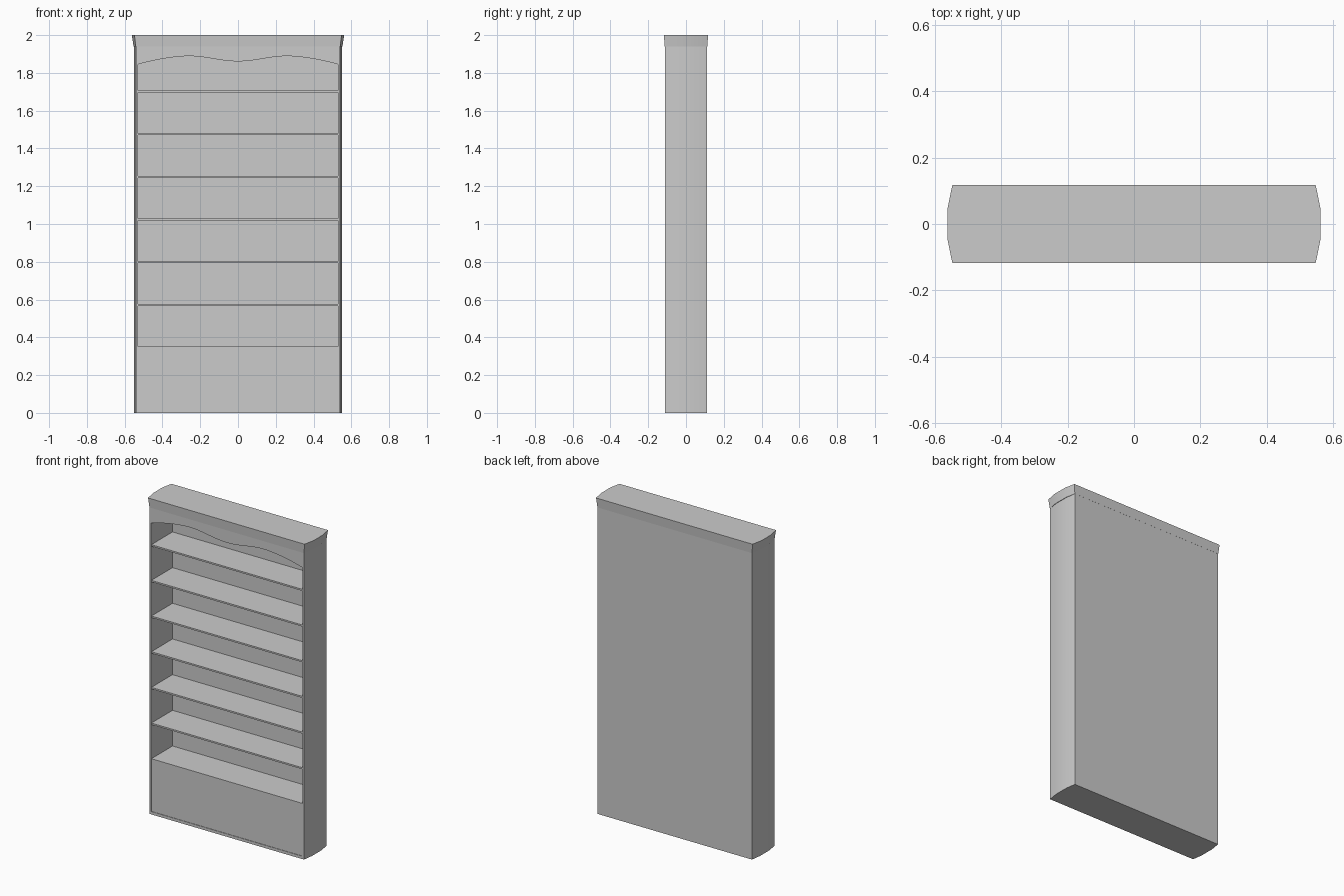
import bpy, bmesh, math

if "Cube" in bpy.data.objects:
    bpy.data.objects.remove(bpy.data.objects["Cube"])

def make_object(name, bm):
    bmesh.ops.recalc_face_normals(bm, faces=bm.faces)
    me = bpy.data.meshes.new(name)
    bm.to_mesh(me)
    bm.free()
    ob = bpy.data.objects.new(name, me)
    bpy.context.collection.objects.link(ob)
    return ob

def loft(name, lower, upper):
    """Solid between two matching closed rings of 3D points."""
    bm = bmesh.new()
    a = [bm.verts.new(p) for p in lower]
    b = [bm.verts.new(p) for p in upper]
    bm.faces.new(a)
    bm.faces.new(b)
    n = len(a)
    for i in range(n):
        j = (i + 1) % n
        bm.faces.new((a[i], a[j], b[j], b[i]))
    return make_object(name, bm)

def box(name, x0, x1, y0, y1, z0, z1):
    ring = [(x0, y0), (x1, y0), (x1, y1), (x0, y1)]
    return loft(name, [(x, y, z0) for x, y in ring], [(x, y, z1) for x, y in ring])

def smooth(ob):
    bpy.ops.object.select_all(action='DESELECT')
    ob.select_set(True)
    bpy.context.view_layer.objects.active = ob
    bpy.ops.object.shade_smooth_by_angle(angle=math.radians(30))

INNER = 0.53          # half width of the opening
FRONT, BACK = -0.112, 0.112

# Side panels with gently bowed outer faces
side = [(INNER, FRONT), (0.54, FRONT), (0.55, -0.045), (0.55, 0.045), (0.54, BACK), (INNER, BACK)]
for label, s in (("left", -1), ("right", 1)):
    smooth(loft(label + "_side_panel",
                [(s * x, y, 0) for x, y in side], [(s * x, y, 1.945) for x, y in side]))

# Back board, ceiling and bottom board
box("back_board", -INNER, INNER, 0.102, BACK, 0, 1.945)
box("top_board", -INNER, INNER, FRONT + 0.015, 0.102, 1.925, 1.942)
box("bottom_board", -INNER, INNER, FRONT, 0.102, 0, 0.018)

# Kick panel closing the base
box("base_panel", -INNER, INNER, FRONT + 0.003, FRONT + 0.015, 0.018, 0.341)

# Seven evenly spaced shelves
for i in range(7):
    z = 0.341 + 0.2258 * i
    box(f"shelf_{i + 1}", -INNER, INNER, FRONT + 0.003, 0.102, z, z + 0.01)

# Valance with a double-arched lower edge
def arch(x):
    t = abs(x)
    if t < 0.26:
        return 1.861 + 0.028 * (0.5 - 0.5 * math.cos(math.pi * t / 0.26))
    return 1.889 - 0.044 * ((t - 0.26) / 0.27) ** 1.7

N = 40
xs = [-INNER + 2 * INNER * i / N for i in range(N + 1)]
outline = [(x, arch(x)) for x in xs] + [(INNER, 1.945), (-INNER, 1.945)]
smooth(loft("valance", [(x, FRONT, z) for x, z in outline],
            [(x, FRONT + 0.015, z) for x, z in outline]))

# Flared cornice with bowed ends
def cornice_ring(corner, bow, depth, z):
    half = [(corner, -depth), (bow, -0.048), (bow, 0.048), (corner, depth)]
    return [(x, y, z) for x, y in half] + [(-x, y, z) for x, y in reversed(half)]

smooth(loft("cornice", cornice_ring(0.541, 0.553, 0.1125, 1.94),
            cornice_ring(0.548, 0.562, 0.117, 2.0)))
